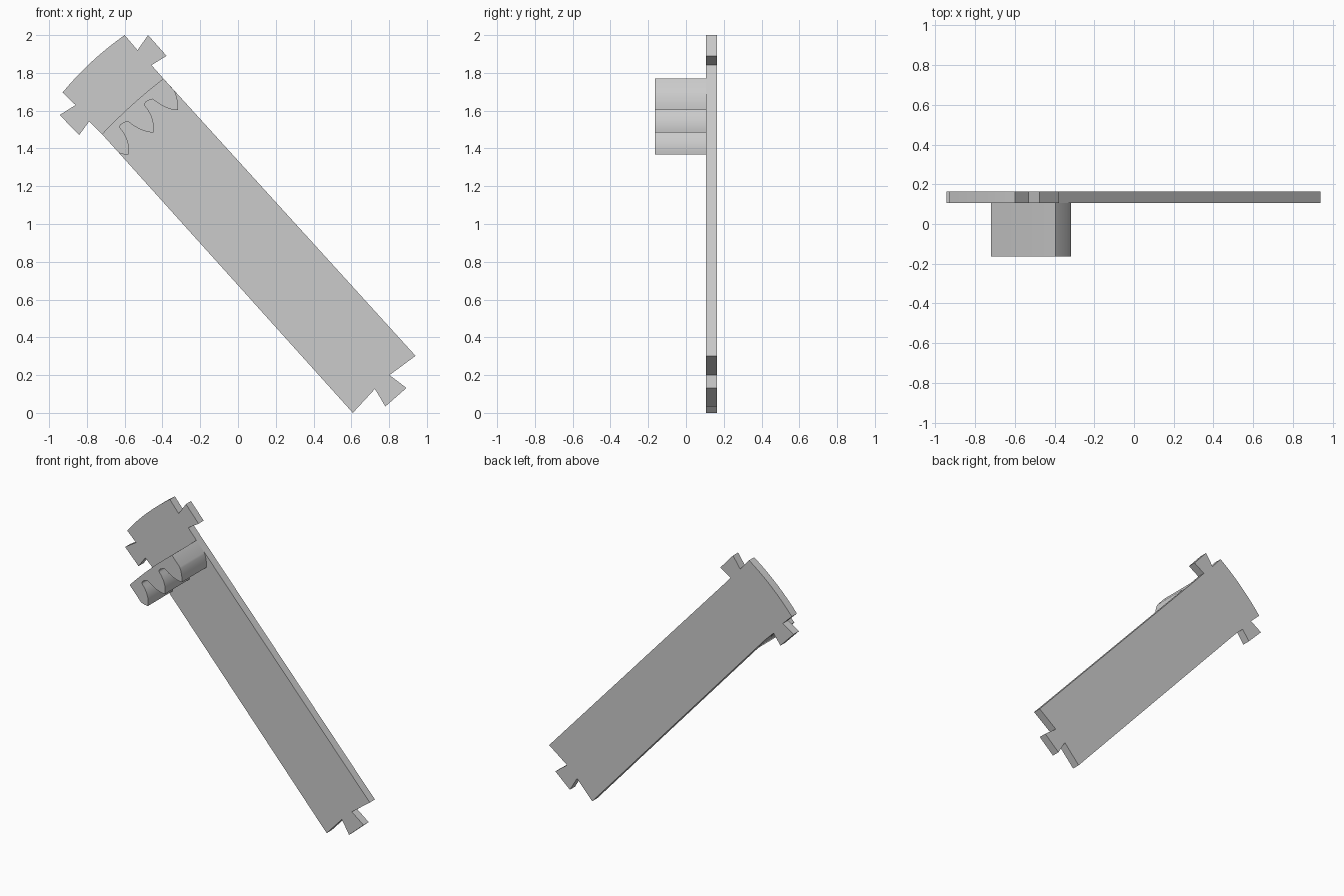
import bpy
import bmesh
import math
from mathutils import Vector

if "Cube" in bpy.data.objects:
    bpy.data.objects.remove(bpy.data.objects["Cube"])

grey = bpy.data.materials.new("light_grey")
grey.use_nodes = True
grey.diffuse_color = (0.6, 0.6, 0.6, 1)
grey.node_tree.nodes["Principled BSDF"].inputs["Base Color"].default_value = (0.6, 0.6, 0.6, 1)


def curve(start, control, end, steps=8):
    """Points of a quadratic curve, without its start."""
    a, b, c = Vector(start), Vector(control), Vector(end)
    ts = [i / steps for i in range(1, steps + 1)]
    return [a * (1 - t) ** 2 + b * 2 * t * (1 - t) + c * t * t for t in ts]


def prism(name, outline, front, back):
    """Extrude an outline in x and z from front to back."""
    bm = bmesh.new()
    face = bm.faces.new([bm.verts.new((p[0], front, p[1])) for p in outline])
    result = bmesh.ops.extrude_face_region(bm, geom=[face])
    moved = [v for v in result["geom"] if isinstance(v, bmesh.types.BMVert)]
    bmesh.ops.translate(bm, verts=moved, vec=(0, back - front, 0))
    bmesh.ops.recalc_face_normals(bm, faces=bm.faces)
    mesh = bpy.data.meshes.new(name)
    bm.to_mesh(mesh)
    bm.free()
    mesh.materials.append(grey)
    obj = bpy.data.objects.new(name, mesh)
    bpy.context.collection.objects.link(obj)
    bpy.ops.object.select_all(action="DESELECT")
    obj.select_set(True)
    bpy.context.view_layer.objects.active = obj
    bpy.ops.object.shade_smooth_by_angle(angle=math.radians(30))
    return obj


# Shared corners where the block meets the plate edges
block_right = (-0.395, 1.77)
block_left = (-0.72, 1.476)

# Flat slanted arm with tabs at both ends and a rounded upper end
arm = [
    (-0.60, 2.0), (-0.532, 1.92), (-0.476, 2.0), (-0.378, 1.89), (-0.458, 1.841),
    block_right, (0.94, 0.302), (0.802, 0.2), (0.892, 0.132), (0.78, 0.034),
    (0.725, 0.127), (0.608, 0.0), block_left, (-0.788, 1.543), (-0.841, 1.471),
    (-0.944, 1.577), (-0.86, 1.63), (-0.929, 1.696),
]
arm += curve(arm[-1], (-0.785, 1.87), arm[0])[:-1]
prism("arm_plate", arm, 0.107, 0.163)

# Toothed block standing out from the front of the arm
tip = Vector((-0.317, 1.603))
pitch = Vector((-0.131, -0.118))
side = Vector((-0.335, 1.703))
block = [Vector(block_right), side] + curve(side, (-0.316, 1.66), tip)
for _ in range(2):
    valley = tip + Vector((-0.135, 0.058))
    hook = tip + Vector((-0.173, 0.02))
    block += curve(tip, tip + Vector((-0.06, -0.002)), valley)
    block += curve(valley, tip + Vector((-0.19, 0.044)), hook)
    block += curve(hook, tip + Vector((-0.12, -0.045)), tip + pitch)
    tip = tip + pitch
foot = Vector((-0.632, 1.378))
block += curve(tip, (-0.605, 1.365), foot)
block.append(Vector(block_left))
block += curve(block_left, (-0.568, 1.636), block_right)[:-1]
prism("toothed_block", block, -0.163, 0.107)
